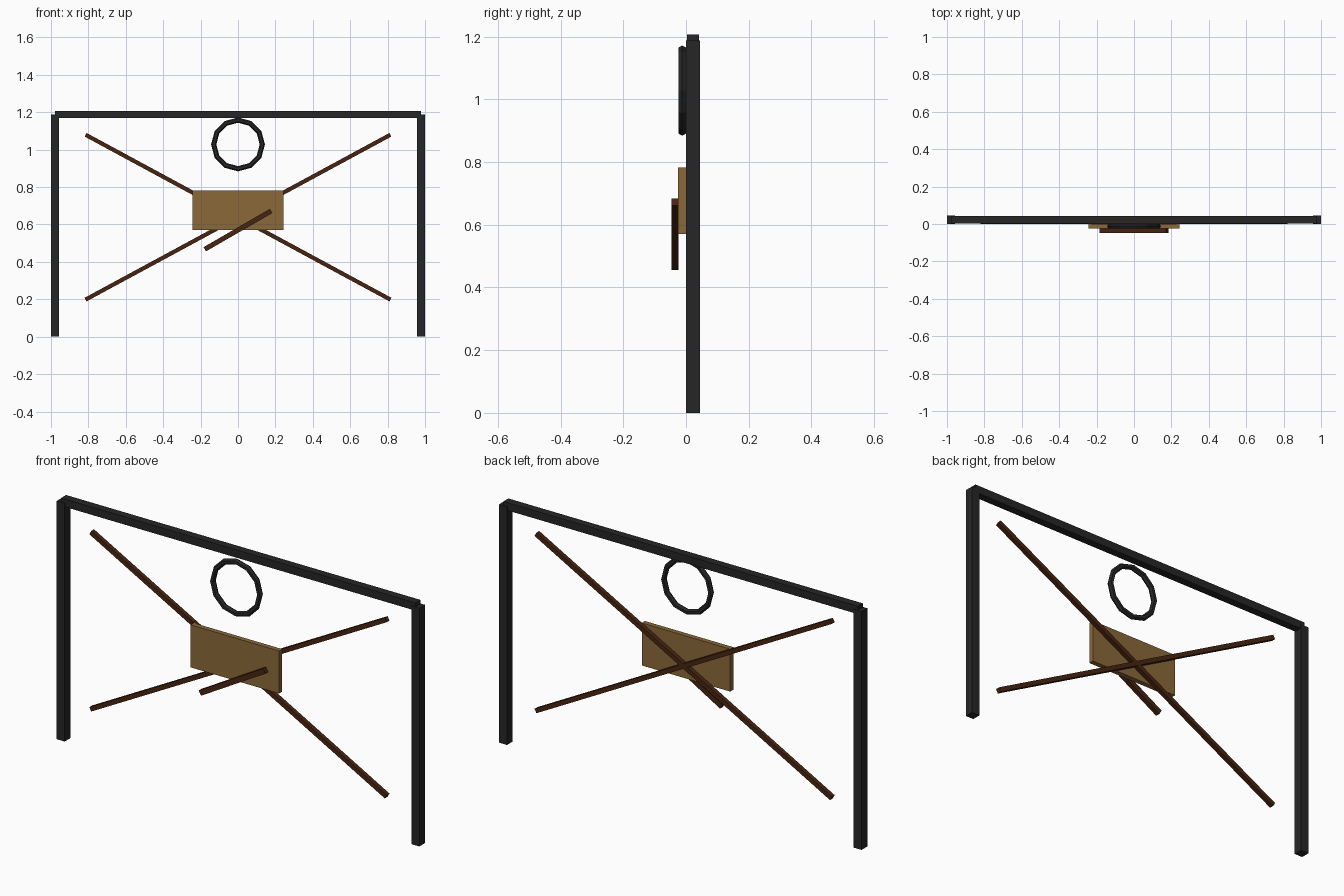
import bpy
import math

if "Cube" in bpy.data.objects:
    bpy.data.objects.remove(bpy.data.objects["Cube"])


def material(name, rgb):
    # 8-bit display colour converted to linear
    lin = [((c / 255 + 0.055) / 1.055) ** 2.4 if c > 10 else c / 3294.6 for c in rgb]
    m = bpy.data.materials.new(name)
    m.diffuse_color = (*lin, 1)
    m.use_nodes = True
    m.node_tree.nodes["Principled BSDF"].inputs["Base Color"].default_value = m.diffuse_color
    return m


BLACK = material("black_metal", (38, 38, 38))
DARK = material("dark_wood", (72, 36, 17))
TAN = material("tan_wood", (138, 105, 58))


def box(name, center, size, mat, tilt=0):
    """Box turned by tilt degrees in the front (x-z) plane."""
    bpy.ops.mesh.primitive_cube_add(size=1, location=center,
                                    rotation=(0, -math.radians(tilt), 0))
    ob = bpy.context.object
    ob.name = name
    ob.scale = size
    ob.data.materials.append(mat)
    return ob


# Frame: two posts and a top beam
for side, x in (("left", -0.978), ("right", 0.978)):
    box(side + "_post", (x, 0.0225, 0.594), (0.044, 0.045, 1.188), BLACK)
box("top_beam", (0, 0.0225, 1.188), (1.956, 0.039, 0.039), BLACK)

# Crossed braces behind the panel
for name, tilt in (("rising_brace", 28.4), ("falling_brace", -28.4)):
    box(name, (0, 0.011, 0.639), (1.853, 0.022, 0.022), DARK, tilt)

# Panel and the slanted bar on its front
box("panel", (0, -0.0125, 0.676), (0.488, 0.025, 0.212), TAN)
box("slanted_bar", (0, -0.0355, 0.57), (0.41, 0.023, 0.026), DARK, 30)

# Low-poly ring under the beam
bpy.ops.mesh.primitive_torus_add(major_segments=12, minor_segments=6,
                                 major_radius=0.130, minor_radius=0.014,
                                 location=(0, -0.012, 1.028),
                                 rotation=(math.pi / 2, 0, 0))
ring = bpy.context.object
ring.name = "ring"
ring.data.materials.append(BLACK)
for p in ring.data.polygons:
    p.use_smooth = False
